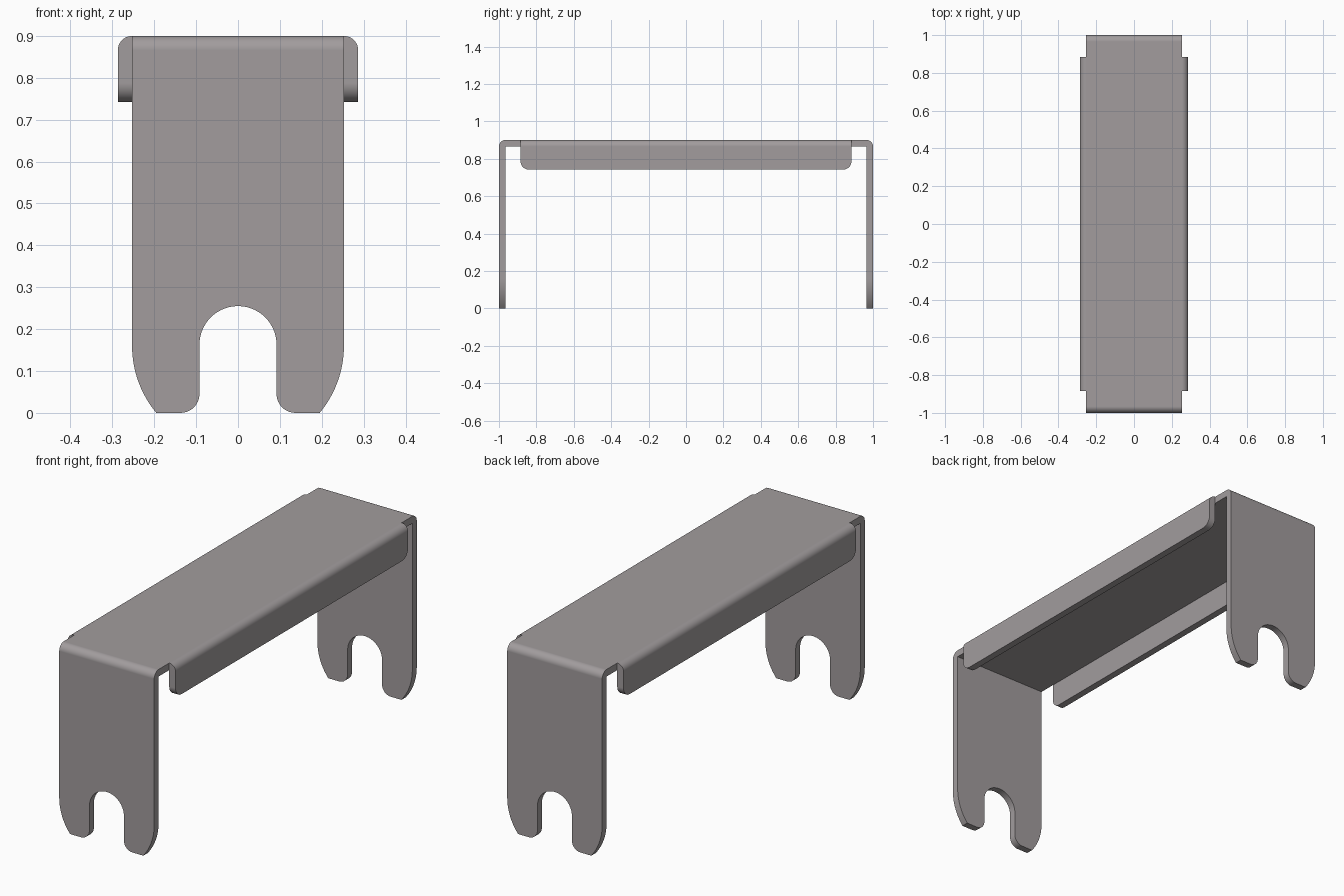
import bpy, bmesh, math
from mathutils import Vector

if "Cube" in bpy.data.objects:
    bpy.data.objects.remove(bpy.data.objects["Cube"])

W, H, L, T = 0.253, 0.90, 1.0, 0.034      # half width, height, half length, sheet thickness
FL, FZ = 0.885, 0.742                     # flange half length, flange lower edge

steel = bpy.data.materials.new("warm grey steel")
steel.use_nodes = True
colour = (0.36, 0.335, 0.34, 1)
steel.diffuse_color = colour
steel.node_tree.nodes["Principled BSDF"].inputs["Base Color"].default_value = colour


def arc(cx, cy, r, a0, a1, n=10):
    """Points along an arc, angles in degrees."""
    angles = [math.radians(a0 + (a1 - a0) * i / n) for i in range(n + 1)]
    return [(cx + r * math.cos(a), cy + r * math.sin(a)) for a in angles]


def mirrored(half):
    """Close a half profile by mirroring it across the vertical axis."""
    return half + [(-u, v) for u, v in reversed(half) if abs(u) > 1e-6]


def extrude(name, profile, axis, half):
    """Extrude a (horizontal, z) profile along x or y, centred on the origin."""
    bm = bmesh.new()
    place = (lambda u, v: (-half, u, v)) if axis == "x" else (lambda u, v: (u, -half, v))
    face = bm.faces.new([bm.verts.new(place(u, v)) for u, v in profile])
    ext = bmesh.ops.extrude_face_region(bm, geom=[face])
    move = Vector((2 * half, 0, 0) if axis == "x" else (0, 2 * half, 0))
    bmesh.ops.translate(bm, vec=move, verts=[g for g in ext["geom"] if isinstance(g, bmesh.types.BMVert)])
    bmesh.ops.recalc_face_normals(bm, faces=bm.faces)
    mesh = bpy.data.meshes.new(name)
    bm.to_mesh(mesh)
    bm.free()
    mesh.materials.append(steel)
    ob = bpy.data.objects.new(name, mesh)
    bpy.context.collection.objects.link(ob)
    return ob


def combine(ob, other, operation):
    """Apply a boolean and discard the helper."""
    mod = ob.modifiers.new(operation.lower(), "BOOLEAN")
    mod.operation, mod.object, mod.solver = operation, other, "EXACT"
    bpy.context.view_layer.objects.active = ob
    bpy.ops.object.modifier_apply(modifier=mod.name)
    bpy.data.objects.remove(other)


# Folded sheet: top panel and two legs in one U-shaped section
channel = mirrored([(0, H)] + arc(L - T, H - T, T, 90, 0) + [(L, 0), (L - T, 0), (L - T, H - T)])
bracket = extrude("folded_bracket", channel, "x", 0.4)

# Outline of the legs: curved outer toes and a round-topped slot with flared mouth
slot, toe, lip = 0.092, 0.25, 0.045
outline = mirrored(
    arc(0, 0.163, slot, 90, 0, 14)
    + arc(slot + lip, lip, lip, 180, 270, 8)
    + arc(W - toe, 0.16, toe, -math.degrees(math.asin(0.16 / toe)), 0, 10)
    + [(W, 1.1)])
combine(bracket, extrude("outline_helper", outline, "y", 1.2), "INTERSECT")

# Side flanges, folded down along both long edges, with rounded lower corners
for side in (1, -1):
    section = [(side * u, v) for u, v in arc(W, H - T, T, 90, 0) + [(W + T, FZ), (W, FZ), (W, H - T)]]
    flange = extrude("side_flange", section, "y", FL)
    bm = bmesh.new()
    bm.from_mesh(flange.data)
    corners = [e for e in bm.edges
               if all(v.co.z < FZ + 0.001 for v in e.verts)
               and abs(e.verts[0].co.y - e.verts[1].co.y) < 0.001]
    bmesh.ops.bevel(bm, geom=corners, offset=0.045, segments=8, profile=0.5, affect="EDGES")
    bm.to_mesh(flange.data)
    bm.free()
    combine(bracket, flange, "UNION")

# Smooth bends with flat panels kept flat
bpy.ops.object.select_all(action="DESELECT")
bracket.select_set(True)
bpy.context.view_layer.objects.active = bracket
bpy.ops.object.shade_smooth_by_angle(angle=math.radians(30))
weighted = bracket.modifiers.new("flat_panels", "WEIGHTED_NORMAL")
weighted.keep_sharp = True
